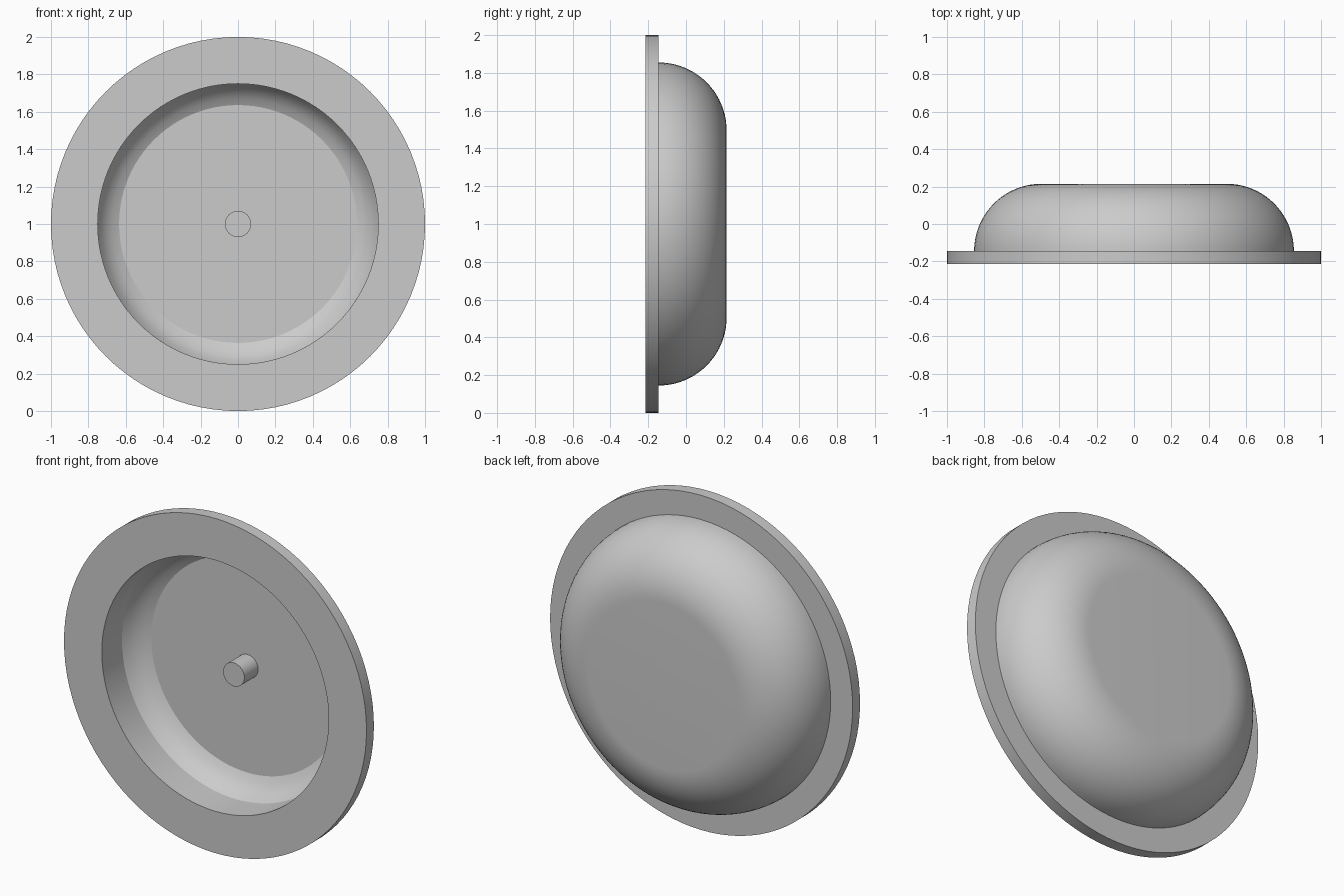
import bpy
import bmesh
from math import cos, sin, pi, radians
from mathutils import Matrix, Vector

cube = bpy.data.objects.get("Cube")
if cube:
    bpy.data.objects.remove(cube, do_unlink=True)

SEGMENTS = 96
FRONT, BACK = -0.215, 0.215
FLANGE_BACK = -0.145
FLOOR = 0.09

grey = bpy.data.materials.new("plain_grey")
grey.use_nodes = True
colour = (0.6, 0.6, 0.6, 1)
grey.diffuse_color = colour
grey.node_tree.nodes["Principled BSDF"].inputs["Base Color"].default_value = colour


def lathe(name, profile):
    """Spin (radius, y) points around the horizontal axis through z = 1."""
    bm = bmesh.new()
    verts = [bm.verts.new((r, y, 0)) for r, y in profile]
    edges = [bm.edges.new(pair) for pair in zip(verts, verts[1:])]
    bmesh.ops.spin(bm, geom=verts + edges, cent=(0, 0, 0), axis=(0, 1, 0),
                   angle=2 * pi, steps=SEGMENTS)
    bmesh.ops.remove_doubles(bm, verts=bm.verts, dist=0.0001)
    bmesh.ops.recalc_face_normals(bm, faces=bm.faces)
    bmesh.ops.translate(bm, verts=bm.verts, vec=(0, 0, 1))
    mesh = bpy.data.meshes.new(name)
    bm.to_mesh(mesh)
    bm.free()
    mesh.materials.append(grey)
    obj = bpy.data.objects.new(name, mesh)
    bpy.context.collection.objects.link(obj)
    bpy.ops.object.select_all(action="DESELECT")
    obj.select_set(True)
    bpy.context.view_layer.objects.active = obj
    bpy.ops.object.shade_smooth_by_angle(angle=radians(20))
    return obj


def arc(centre, radius, start, end, steps):
    """Points on an arc in the (radius, y) plane, angles in degrees."""
    angles = [radians(start + (end - start) * i / steps) for i in range(steps + 1)]
    return [(centre[0] + radius * cos(a), centre[1] + radius * sin(a)) for a in angles]


# Hollow dish: recess floor, curved recess corner, flange, rounded back
recess_corner = arc((0.555, -0.105), 0.211, 67.5, 22.5, 4)
rounded_back = arc((0.495, FLANGE_BACK), BACK - FLANGE_BACK, 0, 90, 20)
lathe("dish", [(0, FLOOR), *recess_corner, (0.75, FRONT), (1, FRONT),
               (1, FLANGE_BACK), *rounded_back, (0, BACK)])

# Central peg standing on the recess floor
lathe("centre_peg", [(0, -0.04), (0.07, -0.04), (0.07, FLOOR), (0, FLOOR)])
